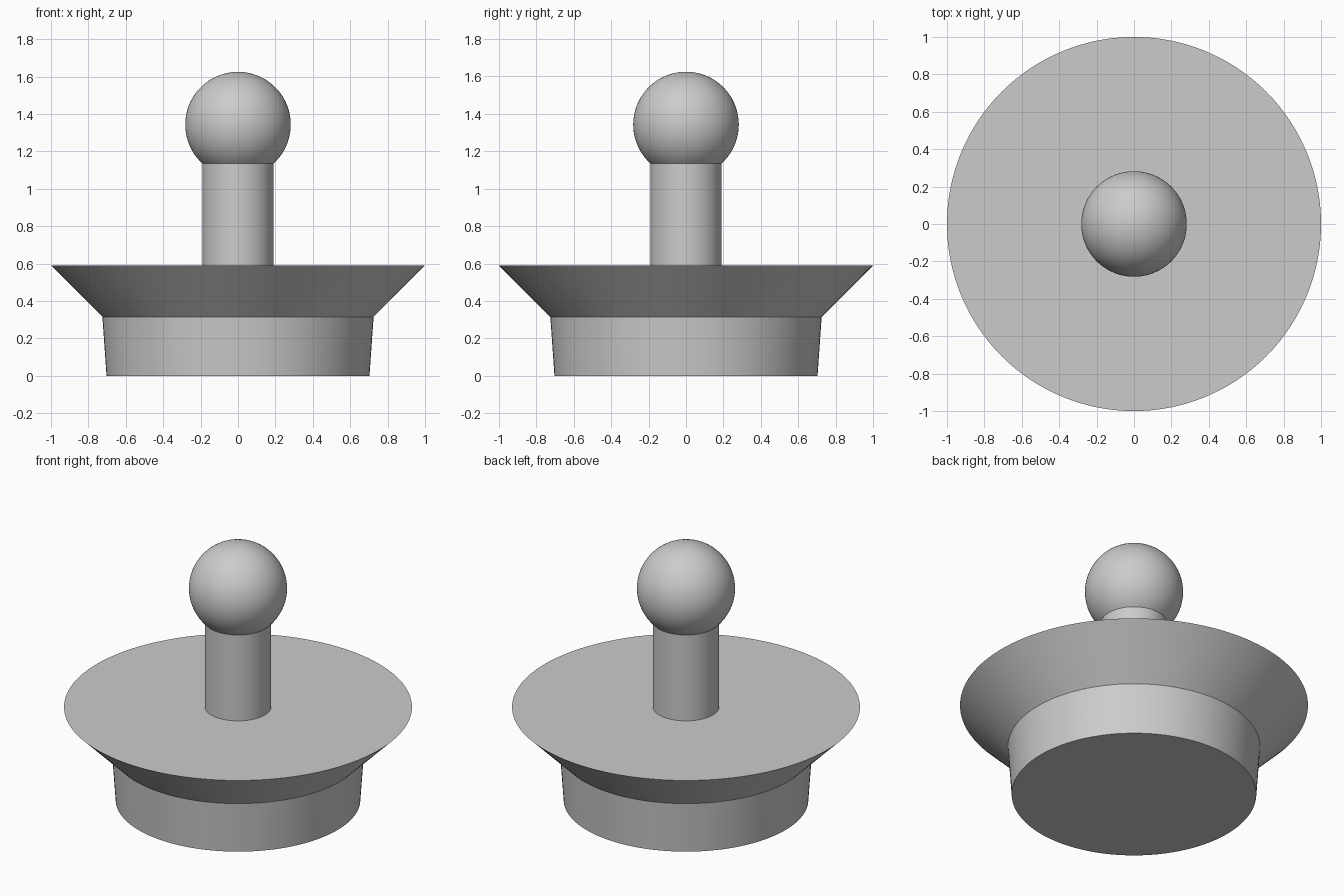
import bpy, bmesh, math

if "Cube" in bpy.data.objects:
    bpy.data.objects.remove(bpy.data.objects["Cube"], do_unlink=True)

grey = bpy.data.materials.new("plain_grey")
grey.use_nodes = True
grey.diffuse_color = (0.6, 0.6, 0.6, 1)
grey.node_tree.nodes["Principled BSDF"].inputs["Base Color"].default_value = (0.6, 0.6, 0.6, 1)

SIDES = 128


def lathe(name, profile):
    """Spin a (radius, height) profile around z into a smooth closed solid."""
    bm = bmesh.new()
    verts = [bm.verts.new((r, 0, z)) for r, z in profile]
    edges = [bm.edges.new(pair) for pair in zip(verts, verts[1:])]
    bmesh.ops.spin(bm, geom=verts + edges, cent=(0, 0, 0), axis=(0, 0, 1),
                   angle=math.tau, steps=SIDES, use_merge=True)
    bmesh.ops.remove_doubles(bm, verts=bm.verts, dist=0.0001)
    bmesh.ops.recalc_face_normals(bm, faces=bm.faces)
    mesh = bpy.data.meshes.new(name)
    bm.to_mesh(mesh)
    bm.free()
    obj = bpy.data.objects.new(name, mesh)
    bpy.context.collection.objects.link(obj)
    mesh.materials.append(grey)
    bpy.ops.object.select_all(action="DESELECT")
    obj.select_set(True)
    bpy.context.view_layer.objects.active = obj
    bpy.ops.object.shade_smooth_by_angle(angle=math.radians(30))
    return obj


# Tapered foot, flared rim and stem share one turned profile
BALL_R, BALL_Z, STEM_R, RIM_Z = 0.282, 1.343, 0.19, 0.59
neck_z = BALL_Z - math.sqrt(BALL_R ** 2 - STEM_R ** 2)
body = [(0, 0), (0.703, 0), (0.725, 0.315), (1, RIM_Z),
        (STEM_R, RIM_Z), (STEM_R, neck_z)]

# Ball knob continues from the top of the stem
start = math.asin(STEM_R / BALL_R)
steps = 48
for i in range(1, steps + 1):
    a = start + (math.pi - start) * i / steps
    body.append((BALL_R * math.sin(a), BALL_Z - BALL_R * math.cos(a)))
body[-1] = (0, BALL_Z + BALL_R)

lathe("turned_stopper", body)
